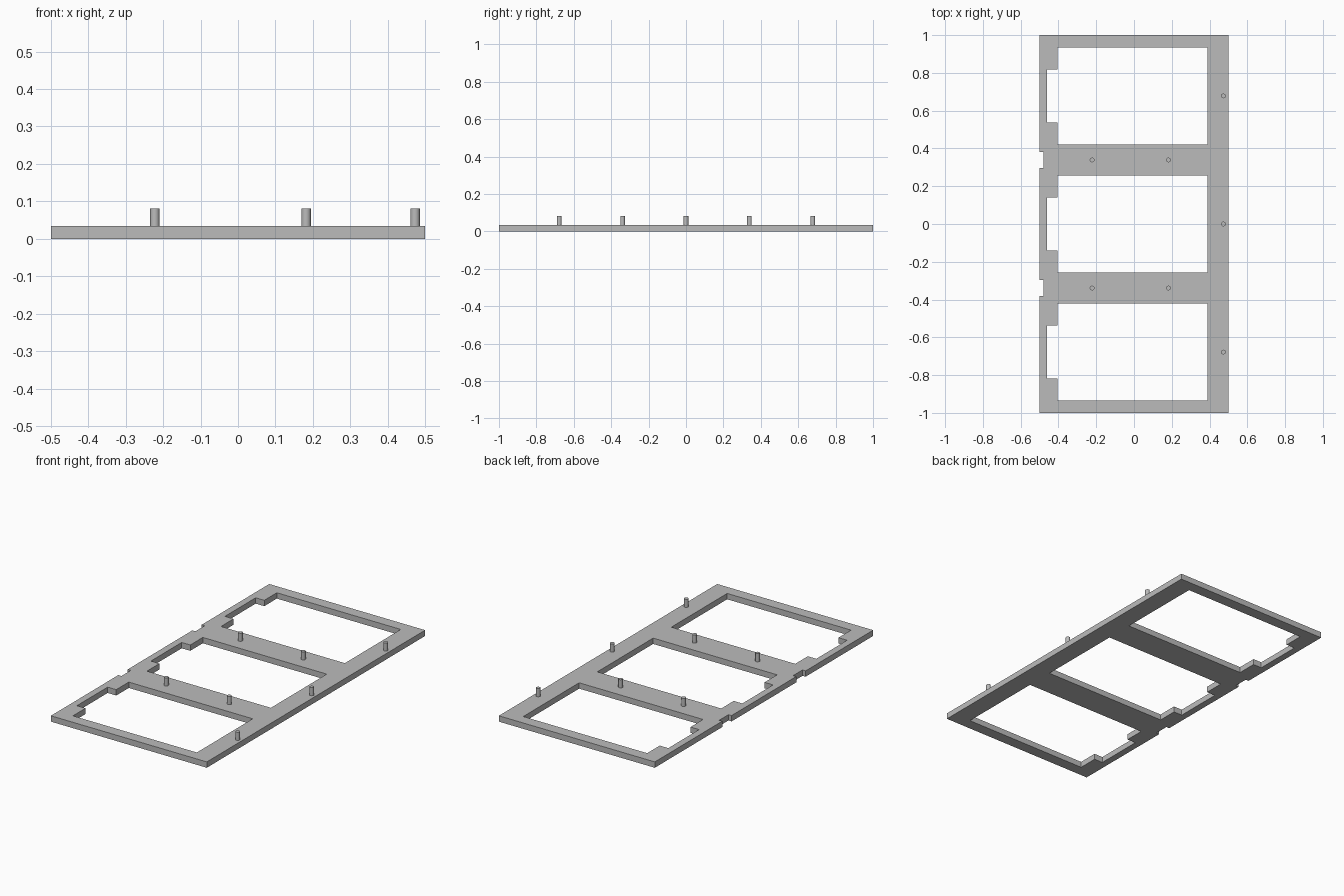
import bpy

cube = bpy.data.objects.get("Cube")
if cube:
    bpy.data.objects.remove(cube, do_unlink=True)

PLATE_TOP = 0.034
PIN_TOP = 0.081
PITCH = 0.678          # spacing of the three window openings

grey = bpy.data.materials.new("light grey")
grey.use_nodes = True
colour = (0.5, 0.5, 0.5, 1)
grey.diffuse_color = colour
grey.node_tree.nodes["Principled BSDF"].inputs["Base Color"].default_value = colour


def add_outline(curve, points):
    spline = curve.splines.new("POLY")
    spline.points.add(len(points) - 1)
    for point, (x, y) in zip(spline.points, points):
        point.co = (x, y, 0, 1)
    spline.use_cyclic_u = True


# Frame: filled outline with three openings, extruded to thickness
curve = bpy.data.curves.new("frame_profile", "CURVE")
curve.dimensions = "2D"
curve.fill_mode = "BOTH"
curve.extrude = PLATE_TOP / 2

# Outer edge, with two shallow notches on the -x side
outer = [(-0.5, -1), (0.5, -1), (0.5, 1), (-0.5, 1)]
for y in (PITCH / 2, -PITCH / 2):
    outer += [(-0.5, y + 0.043), (-0.48, y + 0.043),
              (-0.48, y - 0.043), (-0.5, y - 0.043)]
add_outline(curve, outer)

# Window openings, each with a recess on the -x side
for i in (-1, 0, 1):
    y = i * PITCH
    add_outline(curve, [
        (0.39, y - 0.256), (0.39, y + 0.256), (-0.405, y + 0.256),
        (-0.405, y + 0.141), (-0.46, y + 0.141),
        (-0.46, y - 0.141), (-0.405, y - 0.141), (-0.405, y - 0.256)])

source = bpy.data.objects.new("frame_source", curve)
bpy.context.collection.objects.link(source)
depsgraph = bpy.context.evaluated_depsgraph_get()
mesh = bpy.data.meshes.new_from_object(source.evaluated_get(depsgraph))
bpy.data.objects.remove(source, do_unlink=True)
mesh.name = "frame"
mesh.materials.clear()
mesh.materials.append(grey)
mesh.shade_flat()
frame = bpy.data.objects.new("frame", mesh)
frame.location.z = PLATE_TOP / 2
bpy.context.collection.objects.link(frame)


# Upright locating pins
def add_pin(name, x, y):
    base = PLATE_TOP - 0.004
    bpy.ops.mesh.primitive_cylinder_add(
        vertices=24, radius=0.0125, depth=PIN_TOP - base,
        location=(x, y, (PIN_TOP + base) / 2))
    pin = bpy.context.object
    pin.name = name
    pin.data.materials.append(grey)
    bpy.ops.object.shade_smooth_by_angle()


for i in (-1, 0, 1):
    add_pin(f"side_pin_{i + 2}", 0.473, i * PITCH)
for row, y in enumerate((-PITCH / 2, PITCH / 2), 1):
    for side, x in (("right", -0.222), ("left", 0.182)):
        add_pin(f"crossbar_{row}_{side}_pin", x, y)
